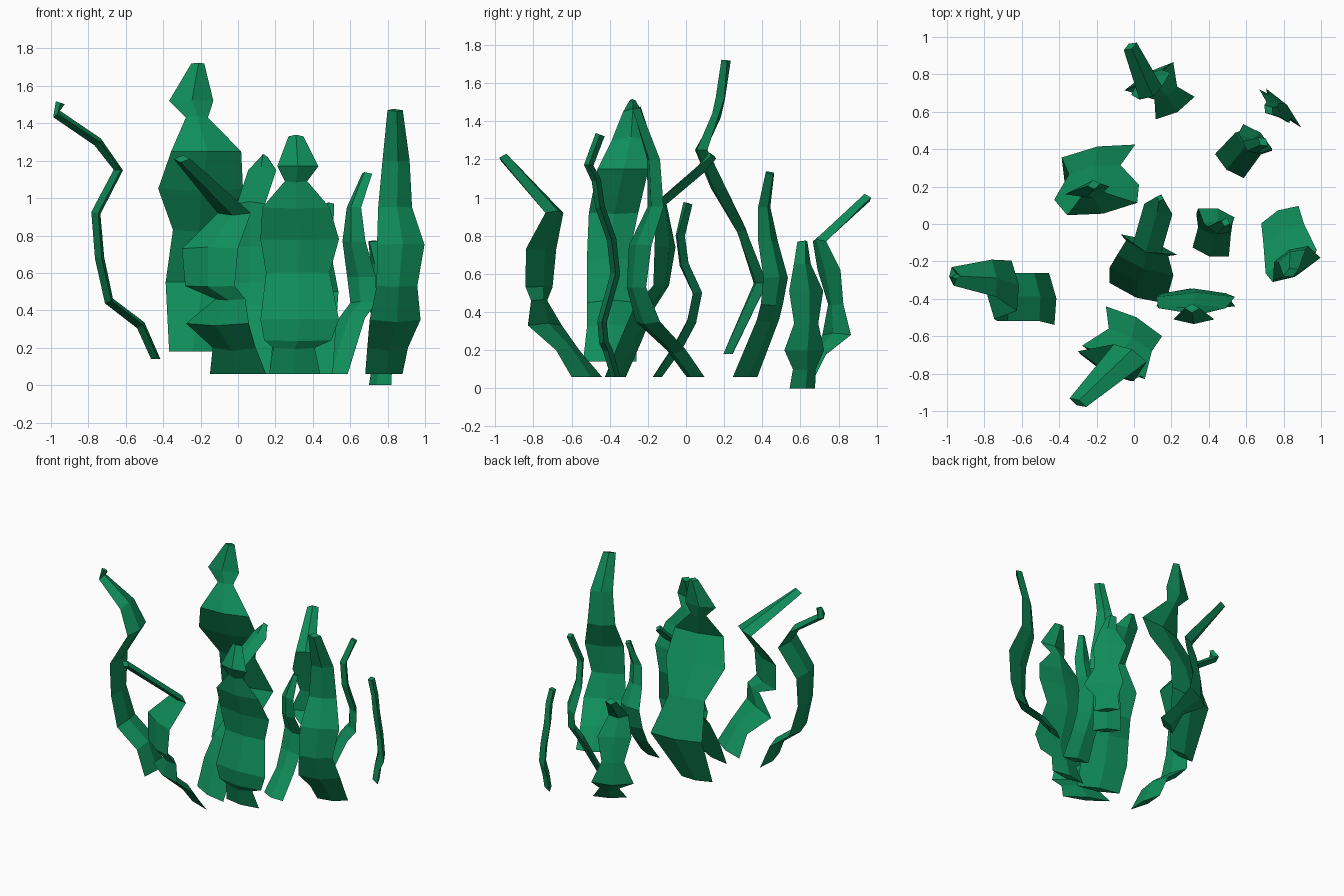
import bpy
import bmesh
import math
from mathutils import Vector

default_cube = bpy.data.objects.get("Cube")
if default_cube:
    bpy.data.objects.remove(default_cube, do_unlink=True)

# One flat green for every blade
GREEN = (0.005, 0.27, 0.105, 1.0)
leaf_green = bpy.data.materials.new("leaf_green")
leaf_green.use_nodes = True
leaf_green.diffuse_color = GREEN
shader = next(n for n in leaf_green.node_tree.nodes if n.type == "BSDF_PRINCIPLED")
shader.inputs["Base Color"].default_value = GREEN


def make_blade(name, turn, stations, thickness=0.025):
    """Loft a thin diamond section through stations of (x, y, z, half width)."""
    angle = math.radians(turn)
    across = Vector((math.cos(angle), math.sin(angle), 0))
    centres = [Vector(station[:3]) for station in stations]
    last = len(centres) - 1
    bm = bmesh.new()
    rings = []
    for index, centre in enumerate(centres):
        before = centres[max(index - 1, 0)]
        after = centres[min(index + 1, last)]
        # The foot is cut level, the other sections follow the bend
        tangent = Vector((0, 0, 1)) if index == 0 else after - before
        normal = across.cross(tangent).normalized()
        half_width = stations[index][3]
        offsets = (across * half_width, normal * thickness,
                   -across * half_width, -normal * thickness)
        rings.append([bm.verts.new(centre + offset) for offset in offsets])

    # Skin between neighbouring sections, then close both ends
    for lower, upper in zip(rings, rings[1:]):
        for side in range(len(lower)):
            following = (side + 1) % len(lower)
            bm.faces.new((lower[side], lower[following],
                          upper[following], upper[side]))
    bm.faces.new(rings[0])
    bm.faces.new(rings[-1])
    bmesh.ops.recalc_face_normals(bm, faces=bm.faces)

    mesh = bpy.data.meshes.new(name)
    bm.to_mesh(mesh)
    bm.free()
    mesh.materials.append(leaf_green)
    blade = bpy.data.objects.new(name, mesh)
    bpy.context.scene.collection.objects.link(blade)
    return blade


# Tall blades
make_blade("tallest_blade", 10, [
    (-.25, .22, .18, .12), (-.19, .39, .55, .2), (-.21, .29, .83, .14),
    (-.2, .17, 1.05, .23), (-.17, .08, 1.25, .19), (-.22, .16, 1.43, .06),
    (-.25, .18, 1.52, .12), (-.215, .21, 1.72, .035)])
make_blade("left_tapered_blade", 25, [
    (.78, .05, .06, .11), (.8, -.05, .2, .12), (.84, -.2, .35, .15),
    (.85, -.26, .53, .12), (.87, -.24, .75, .14), (.84, -.16, .95, .1),
    (.845, -.17, 1.2, .08), (.84, -.26, 1.47, .045)])
make_blade("right_curved_blade", 96, [
    (-.44, -.4, .14, .14), (-.52, -.39, .32, .13), (-.69, -.39, .45, .13),
    (-.74, -.41, .68, .11), (-.76, -.38, .92, .13), (-.64, -.33, 1.15, .135),
    (-.75, -.29, 1.3, .1), (-.97, -.28, 1.45, .05), (-.95, -.28, 1.51, .015)])
make_blade("front_broad_blade", 0, [
    (.3, -.37, .06, .14), (.3, -.41, .2, .11), (.32, -.43, .24, .18),
    (.33, -.44, .35, .21), (.32, -.37, .6, .17), (.33, -.39, .78, .21),
    (.31, -.45, .95, .18), (.31, -.47, 1.09, .06), (.32, -.51, 1.17, .11),
    (.31, -.45, 1.33, .04)])

# Blades with bent, reaching tips
make_blade("front_reaching_blade", -28, [
    (0, -.52, .06, .17), (-.02, -.62, .2, .13), (-.11, -.74, .33, .19),
    (-.04, -.77, .46, .09), (-.15, -.77, .53, .15), (-.15, -.76, .73, .17),
    (-.02, -.69, .92, .1), (-.3, -.955, 1.21, .05)])
make_blade("centre_reaching_blade", -20, [
    (.02, -.37, .06, .16), (.03, -.29, .25, .17), (.06, -.22, .42, .16),
    (.07, -.13, .54, .12), (.08, -.11, .74, .16), (.07, -.13, .97, .08),
    (.13, .08, 1.15, .08), (.14, .14, 1.22, .02)])
make_blade("back_reaching_blade", 30, [
    (.22, .62, .07, .12), (.17, .7, .18, .07), (.08, .79, .28, .15),
    (.08, .785, .44, .08), (.09, .75, .62, .12), (.09, .7, .77, .07),
    (-.02, .95, 1.0, .04)])

# Short and narrow blades
make_blade("back_left_blade", -40, [
    (.51, .31, .06, .1), (.61, .43, .36, .09), (.67, .45, .44, .09),
    (.66, .47, .58, .1), (.62, .43, .77, .08), (.62, .41, .95, .05),
    (.69, .44, 1.13, .035)])
make_blade("inner_left_blade", -14, [
    (.41, -.15, .06, .1), (.43, -.04, .22, .09), (.43, .03, .35, .1),
    (.44, .06, .5, .1), (.44, -.01, .65, .07), (.45, -.03, .8, .06),
    (.49, .01, .97, .025)])
make_blade("small_corner_blade", -48, [
    (.76, .61, 0, .09), (.77, .62, .1, .08), (.8, .62, .2, .14),
    (.78, .63, .34, .085), (.75, .63, .51, .12), (.75, .61, .65, .06),
    (.72, .61, .77, .035)])
